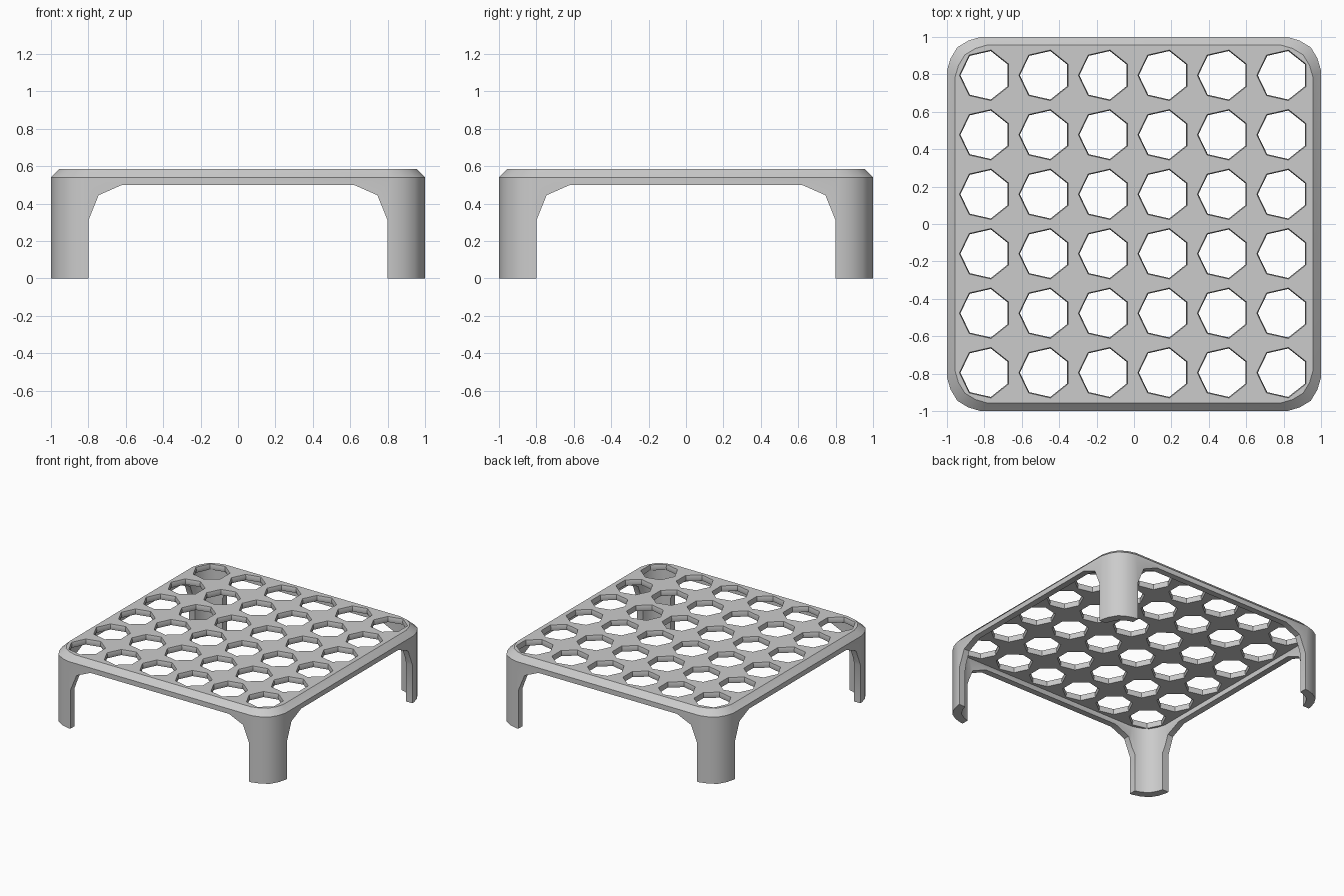
import bpy, bmesh, math

if "Cube" in bpy.data.objects:
    bpy.data.objects.remove(bpy.data.objects["Cube"])

grey = bpy.data.materials.new("light grey")
grey.use_nodes = True
COLOUR = (0.6, 0.6, 0.6, 1)
grey.diffuse_color = COLOUR
grey.node_tree.nodes["Principled BSDF"].inputs["Base Color"].default_value = COLOUR

HEIGHT, RIM, UNDERSIDE, WALL = 0.585, 0.54, 0.54, 0.05


def loft(bm, rings):
    """Closed solid through a stack of point rings of equal length."""
    loops = [[bm.verts.new(p) for p in ring] for ring in rings]
    n = len(loops[0])
    bm.faces.new(loops[0][::-1])
    bm.faces.new(loops[-1])
    for low, high in zip(loops, loops[1:]):
        for i in range(n):
            j = (i + 1) % n
            bm.faces.new((low[i], low[j], high[j], high[i]))


def make(name, stacks):
    bm = bmesh.new()
    for rings in stacks:
        loft(bm, rings)
    bmesh.ops.recalc_face_normals(bm, faces=bm.faces)
    mesh = bpy.data.meshes.new(name)
    bm.to_mesh(mesh)
    bm.free()
    mesh.materials.append(grey)
    obj = bpy.data.objects.new(name, mesh)
    bpy.context.collection.objects.link(obj)
    return obj


def outline(inset, z):
    """Rounded square, one softened corner turned four times."""
    corner = [(1, 0.82), (0.981, 0.885), (0.945, 0.945), (0.885, 0.981), (0.82, 1)]
    s = 1 - inset
    ring = []
    for k in range(4):
        c, d = round(math.cos(k * math.pi / 2)), round(math.sin(k * math.pi / 2))
        ring += [(s * (x * c - y * d), s * (x * d + y * c), z) for x, y in corner]
    return ring


def heptagon(cx, cy, r, z):
    return [(cx + r * math.cos(math.pi + k * math.tau / 7),
             cy + r * math.sin(math.pi + k * math.tau / 7), z) for k in range(7)]


# Solid body with a chamfered top rim
table = make("perforated_table", [[outline(0, 0), outline(0, RIM), outline(0.043, HEIGHT)]])

# Hollow underneath
cavity = make("cavity_cutter", [[outline(WALL, -0.1), outline(WALL, UNDERSIDE)]])

# Arched openings between the legs, one cutter per direction
half = [(0.8, -0.1), (0.8, 0.31), (0.745, 0.445), (0.62, 0.5)]
arch = half + [(-x, z) for x, z in reversed(half)]
arch_y = make("front_arch_cutter", [[[(x, y, z) for x, z in arch] for y in (-1.2, 1.2)]])
arch_x = make("side_arch_cutter", [[[(x, y, z) for y, z in arch] for x in (-1.2, 1.2)]])

# Six by six heptagonal holes, slightly waisted at mid thickness
centres = [-0.795 + 0.318 * i for i in range(6)]
holes = make("hole_cutter", [
    [heptagon(x, y, r, z) for r, z in ((0.141, 0.53), (0.133, 0.562), (0.141, 0.595))]
    for x in centres for y in centres])

cutters = [cavity, arch_y, arch_x, holes]
for cutter in cutters:
    cutter.hide_render = True
    mod = table.modifiers.new(cutter.name, "BOOLEAN")
    mod.operation, mod.solver, mod.object = "DIFFERENCE", "EXACT", cutter

# Bake the cuts and drop the cutters
bpy.context.view_layer.update()
graph = bpy.context.evaluated_depsgraph_get()
baked = bpy.data.meshes.new_from_object(table.evaluated_get(graph))
table.modifiers.clear()
table.data = baked
for cutter in cutters:
    bpy.data.objects.remove(cutter)

# Soft corners, crisp edges elsewhere
bpy.ops.object.select_all(action="DESELECT")
table.select_set(True)
bpy.context.view_layer.objects.active = table
bpy.ops.object.shade_smooth_by_angle(angle=math.radians(29))
